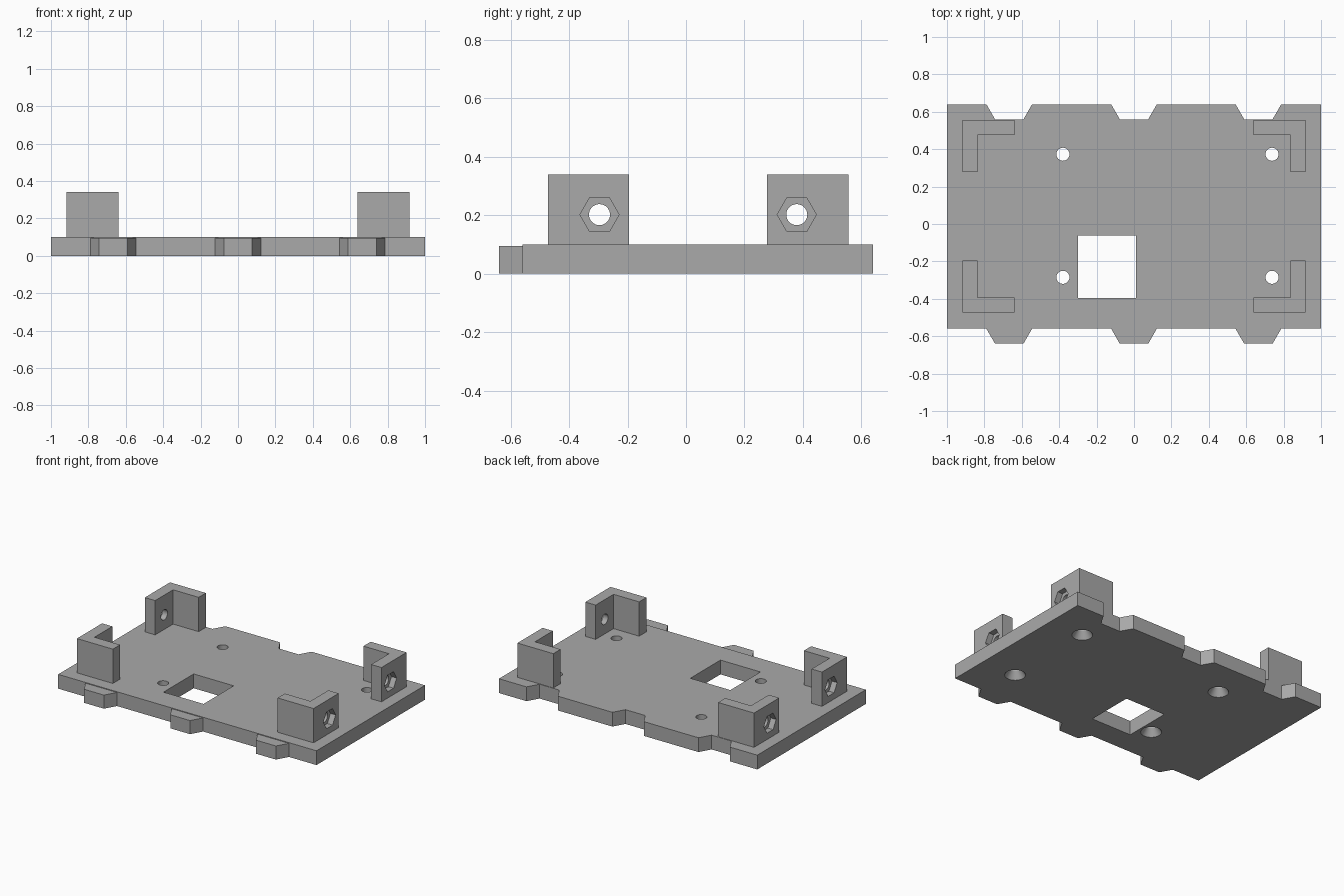
import bpy, bmesh
from math import pi, cos, sin
from mathutils import Matrix

cube = bpy.data.objects.get("Cube")
if cube:
    bpy.data.objects.remove(cube, do_unlink=True)

grey = bpy.data.materials.new("plain grey")
grey.use_nodes = True
colour = (0.4, 0.4, 0.4, 1)
grey.diffuse_color = colour
grey.node_tree.nodes["Principled BSDF"].inputs["Base Color"].default_value = colour


def add_object(name, bm):
    bmesh.ops.recalc_face_normals(bm, faces=bm.faces)
    mesh = bpy.data.meshes.new(name)
    bm.to_mesh(mesh)
    bm.free()
    mesh.materials.append(grey)
    obj = bpy.data.objects.new(name, mesh)
    bpy.context.collection.objects.link(obj)
    return obj


def prism(name, outline, z0, z1):
    """Extrude a flat outline upwards."""
    bm = bmesh.new()
    face = bm.faces.new([bm.verts.new((x, y, z0)) for x, y in outline])
    top = bmesh.ops.extrude_face_region(bm, geom=[face])["geom"]
    bmesh.ops.translate(bm, vec=(0, 0, z1 - z0),
                        verts=[v for v in top if isinstance(v, bmesh.types.BMVert)])
    return add_object(name, bm)


def drill(name, centre, r_low, r_high, depth, sides, axis="Z"):
    """Cone or cylinder cutter, running along z or x."""
    bm = bmesh.new()
    turn = Matrix.Rotation(pi / 2, 4, "Y") if axis == "X" else Matrix.Identity(4)
    bmesh.ops.create_cone(bm, cap_ends=True, segments=sides, radius1=r_low, radius2=r_high,
                          depth=depth, matrix=Matrix.Translation(centre) @ turn)
    return add_object(name, bm)


def cut(target, cutter):
    mod = target.modifiers.new(cutter.name, "BOOLEAN")
    mod.operation = "DIFFERENCE"
    mod.solver = "EXACT"
    mod.object = cutter
    cutter.hide_render = True
    cutter.hide_set(True)


def bake(target):
    """Apply the cuts and clear away the cutters."""
    bpy.context.view_layer.objects.active = target
    for mod in list(target.modifiers):
        cutter = mod.object
        bpy.ops.object.modifier_apply(modifier=mod.name)
        bpy.data.objects.remove(cutter, do_unlink=True)
    bpy.ops.object.select_all(action="DESELECT")
    target.select_set(True)
    bpy.ops.object.shade_smooth_by_angle(angle=pi / 6)


FRONT, BACK, STEP, THICK = -0.56, 0.64, 0.08, 0.1
joints = (-0.667, 0, 0.665)

# Base plate with tapered notches along the back edge
outline = [(-1, FRONT), (1, FRONT), (1, BACK)]
for x in reversed(joints):
    outline += [(x + 0.122, BACK), (x + 0.076, BACK - STEP),
                (x - 0.076, BACK - STEP), (x - 0.122, BACK)]
outline.append((-1, BACK))
plate = prism("base_plate", outline, 0, THICK)

# Window and countersunk screw holes
cut(plate, prism("window_cutter", [(-0.3, -0.395), (0.01, -0.395), (0.01, -0.062), (-0.3, -0.062)],
                 -0.1, 0.2))
for x in (-0.38, 0.738):
    for y in (-0.285, 0.373):
        cut(plate, drill("screw_hole_cutter", (x, y, 0.05), 0.035, 0.035, 0.3, 32))
        cut(plate, drill("countersink_cutter", (x, y, 0.02), 0.072, 0.035, 0.06, 32))
bake(plate)

# Matching tabs along the front edge, slightly thinner than the plate
for x in joints:
    prism("front_tab", [(x - 0.122, FRONT), (x - 0.076, FRONT - STEP),
                        (x + 0.076, FRONT - STEP), (x + 0.122, FRONT)], 0, 0.095)

# Corner brackets with a bolt hole and an outer hexagonal nut pocket
OUT, LEG, WALL = 0.916, 0.278, 0.08
for side, s in (("right", -1), ("left", 1)):
    for end, y, d in (("front", -0.473, 1), ("back", 0.556, -1)):
        steps = [(0, 0), (LEG, 0), (LEG, WALL), (WALL, WALL), (WALL, LEG), (0, LEG)]
        bracket = prism(f"{end}_{side}_bracket",
                        [(s * (OUT - a), y + d * b) for a, b in steps], THICK, 0.34)
        bolt_y = y + d * 0.177
        cut(bracket, drill("bolt_hole_cutter", (s * 0.88, bolt_y, 0.202), 0.036, 0.036, 0.2, 32, "X"))
        cut(bracket, drill("nut_pocket_cutter", (s * 0.916, bolt_y, 0.202), 0.067, 0.067, 0.08, 6, "X"))
        bake(bracket)
